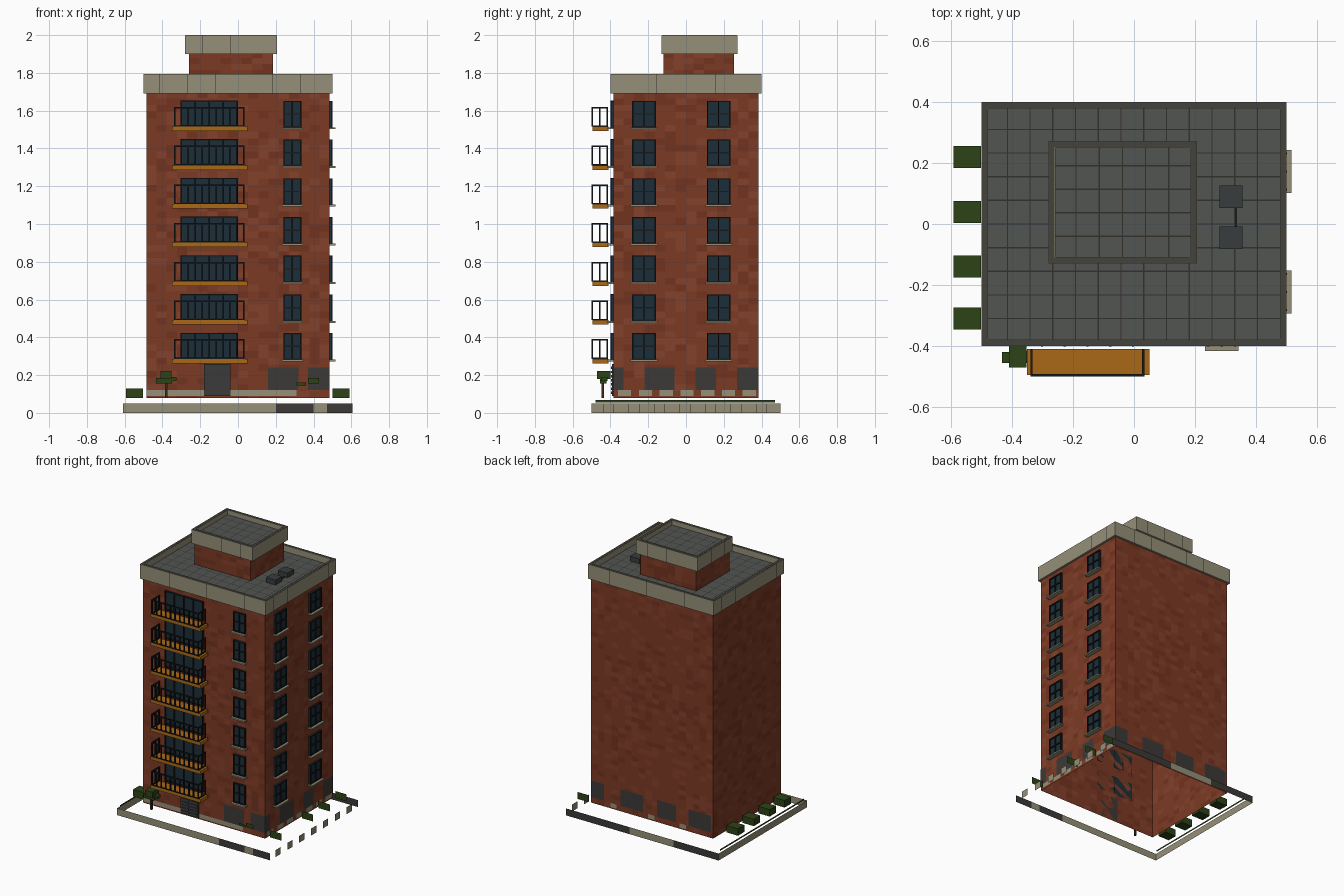
import bpy, bmesh, random
from itertools import product

if "Cube" in bpy.data.objects:
    bpy.data.objects.remove(bpy.data.objects["Cube"])

random.seed(4)


def mat(name, r, g, b):
    m = bpy.data.materials.new(name)
    m.diffuse_color = (r, g, b, 1)
    m.use_nodes = True
    m.node_tree.nodes["Principled BSDF"].inputs["Base Color"].default_value = m.diffuse_color
    return m


BRICKS = [mat("brick_a", .20, .042, .018), mat("brick_b", .17, .033, .014), mat("brick_c", .23, .052, .024)]
STONE = mat("stone", .30, .28, .19)
RIM = mat("rim", .06, .055, .045)
DECK = mat("deck", .085, .09, .085)
JOINT = mat("joint", .03, .03, .028)
GLASS = mat("glass", .012, .028, .04)
BLACK = mat("black", .008, .009, .01)
ORANGE = mat("orange", .40, .14, .008)
PANEL = mat("panel", .045, .042, .04)
GREEN = mat("green", .025, .055, .008)
BARK = mat("bark", .05, .025, .012)
SLATE = mat("slate", .04, .045, .048)


def finish(name, bm, mats):
    bmesh.ops.recalc_face_normals(bm, faces=bm.faces)
    me = bpy.data.meshes.new(name)
    bm.to_mesh(me)
    bm.free()
    for m in mats:
        me.materials.append(m)
    ob = bpy.data.objects.new(name, me)
    bpy.context.collection.objects.link(ob)
    return ob


def part(name, m, boxes):
    """Boxes as x0,x1,y0,y1,z0,z1; a box with one zero size becomes a single sheet."""
    bm = bmesh.new()
    for b in boxes:
        ax = [(b[i],) if b[i] == b[i + 1] else (b[i], b[i + 1]) for i in (0, 2, 4)]
        vs = [bm.verts.new(p) for p in product(*ax)]
        if len(vs) == 4:
            bm.faces.new([vs[i] for i in (0, 1, 3, 2)])
        else:
            for f in ((0, 1, 3, 2), (4, 6, 7, 5), (0, 4, 5, 1), (2, 3, 7, 6), (0, 2, 6, 4), (1, 5, 7, 3)):
                bm.faces.new([vs[i] for i in f])
    return finish(name, bm, [m])


def ring(x0, x1, y0, y1, z0, z1, t):
    return [(x0, x1, y0, y0 + t, z0, z1), (x0, x1, y1 - t, y1, z0, z1),
            (x0, x0 + t, y0 + t, y1 - t, z0, z1), (x1 - t, x1, y0 + t, y1 - t, z0, z1)]


def brick_shell(name, x0, x1, y0, y1, z0, z1):
    """Four open walls divided into courses of varied brick tone."""
    bm = bmesh.new()
    pts = [(x0, y0), (x1, y0), (x1, y1), (x0, y1)]
    rows = round((z1 - z0) / .035)
    loop = []
    for (ax, ay), (bx, by) in zip(pts, pts[1:] + pts[:1]):
        n = round((abs(bx - ax) + abs(by - ay)) / .055)
        loop += [(ax + (bx - ax) * i / n, ay + (by - ay) * i / n) for i in range(n)]
    grid = [[bm.verts.new((x, y, z0 + (z1 - z0) * r / rows)) for x, y in loop] for r in range(rows + 1)]
    for r in range(rows):
        for i in range(len(loop)):
            j = (i + 1) % len(loop)
            f = bm.faces.new((grid[r][i], grid[r][j], grid[r + 1][j], grid[r + 1][i]))
            f.material_index = random.choice((0, 0, 0, 1, 2))
    return finish(name, bm, BRICKS)


W, D = .485, .385


def front(u0, u1, d0, d1, z0, z1):
    return (u0, u1, -D - d1, -D - d0, z0, z1)


def right(u0, u1, d0, d1, z0, z1):
    return (W + d0, W + d1, u0, u1, z0, z1)


# Brick walls
brick_shell("main_walls", -W, W, -D, D, .08, 1.70)
brick_shell("penthouse_walls", -.26, .185, -.12, .255, 1.75, 1.91)


# Parapets with dark caps, panel joints and tiled decks
def roof(name, x0, x1, y0, y1, z0, z1, deck, xs, ys):
    part(name + "_parapet", STONE, ring(x0, x1, y0, y1, z0, z1 - .001, .022))
    part(name + "_cap", RIM, ring(x0 + .002, x1 - .002, y0 + .002, y1 - .002, z1 - .001, z1, .018))
    part(name + "_deck", DECK, [(x0 + .02, x1 - .02, y0 + .02, y1 - .02, deck, deck)])
    z = deck + .001
    part(name + "_deck_joints", JOINT,
         [(x - .002, x + .002, y0 + .022, y1 - .022, z, z) for x in xs] +
         [(x0 + .022, x1 - .022, y - .002, y + .002, z, z) for y in ys])
    j = []
    for x in xs[::2]:
        for y in (y0 - .0005, y1 + .0005):
            j.append((x - .001, x + .001, y, y, z0, z1 - .002))
    for y in ys[::2]:
        for x in (x0 - .0005, x1 + .0005):
            j.append((x, x, y - .001, y + .001, z0, z1 - .002))
    part(name + "_parapet_joints", JOINT, j)


roof("main_roof", -.50, .50, -.40, .40, 1.69, 1.795, 1.75,
     [-.415 + .0745 * i for i in range(12)], [-.31 + .0775 * i for i in range(9)])
roof("penthouse_roof", -.28, .207, -.13, .272, 1.90, 2.0, 1.965,
     [-.19 + .076 * i for i in range(5)], [-.04 + .077 * i for i in range(4)])

# Rooftop vents and pipe
part("roof_vents", SLATE, [(.28, .355, .052, .127, 1.75, 1.785), (.28, .355, -.082, -.008, 1.75, 1.785)])
part("roof_pipe", JOINT, [(.332, .338, -.008, .052, 1.75, 1.757)])

# Windows, sills and balconies for seven storeys
glass, frames, sills, slabs, rails = [], [], [], [], []


def window(side, u0, u1, z0, z1, panes, rows, t=.007):
    glass.append(side(u0, u1, 0, .008, z0, z1))
    for i in range(panes + 1):
        u = u0 + (u1 - u0 - t) * i / panes
        frames.append(side(u, u + t, 0, .016, z0, z1))
    for i in range(rows + 1):
        z = z0 + (z1 - z0 - t) * i / rows
        frames.append(side(u0, u1, 0, .015, z, z + t))


for k in range(7):
    z = .262 + .205 * k
    for side, u0, u1 in ((front, .24, .335), (right, -.285, -.16), (right, .11, .235)):
        window(side, u0, u1, z + .02, z + .16, 2, 2)
        sills.append(side(u0 - .008, u1 + .008, 0, .032, z + .01, z + .02))
    window(front, -.305, .0, z + .025, z + .162, 4, 1)
    slabs.append((-.35, .05, -.495, -.41, z, z + .024))
    top = z + .128
    rails.append((-.34, .035, -.50, -.492, top - .008, top))
    rails.append((-.34, .035, -.50, -.492, z + .024, z + .03))
    for i in range(11):
        x = -.34 + .0367 * i
        rails.append((x, x + .008, -.50, -.492, z + .024, top))
    for x in (-.34, .027):
        rails.append((x, x + .008, -.492, -.412, top - .008, top))
        rails.append((x, x + .008, -.492, -.412, z + .024, z + .03))
        for y in (-.460, -.420):
            rails.append((x, x + .008, y, y + .008, z + .024, top))
part("window_glass", GLASS, glass)
part("window_frames", BLACK, frames)
part("window_sills", STONE, sills)
part("balcony_slabs", ORANGE, slabs)
part("balcony_railings", BLACK, rails)

# Entrance door with slats
part("door", PANEL, [front(-.18, -.04, 0, .008, .09, .26)])
part("door_slats", SLATE, [front(a, a + .056, .008, .012, .1 + .022 * i, .113 + .022 * i)
                           for a in (-.172, -.104) for i in range(7)])

# Ground-storey dark panels and pale base course
e = .002
panels = [front(a, b, e, e, .12, .24) for a, b in ((.16, .32), (.37, W))]
panels += [right(a, b, e, e, .12, .24) for a, b in ((-D, -.33), (-.22, -.06), (.05, .16), (.27, D))]
panels += [(a, b, D + e, D + e, .12, .24) for a, b in ((-.47, -.29), (-.19, -.04), (.07, .25), (.38, W))]
part("ground_panels", PANEL, panels)
course = [front(a, b, e, e, .09, .12) for a, b in ((-W, -.18), (-.04, .31))]
course += [right(-.36 + .11 * i, -.29 + .11 * i, e, e, .09, .12) for i in range(7)]
course += [(a, a + .05, D + e, D + e, .09, .12) for a in (-.27, -.02, .28)]
part("base_course", STONE, course)

# Thin kerb around the plot, broken on the right side
part("kerb_pale", STONE, [(-.61, .2, -.5, -.5, 0, .05), (-.61, -.61, -.5, .5, 0, .05),
                          (-.25, .1, .5, .5, 0, .05), (.4, .47, -.5, -.5, 0, .05)] +
     [(.605, .605, -.44 + .135 * i, -.38 + .135 * i, 0, .05) for i in range(7)])
part("kerb_dark", PANEL, [(.2, .4, -.5, -.5, 0, .05), (.47, .605, -.5, -.5, 0, .05),
                          (-.61, -.25, .5, .5, 0, .05), (.1, .605, .5, .5, 0, .05)])
part("grass_edge", GREEN, [(-.60, -.60, -.48, .47, .055, .067)])

# Hedges: full blocks on the left, flat cards on the right
part("left_hedges", GREEN, [(-.592, -.502, y - .036, y + .036, .08, .13) for y in (.22, .04, -.14, -.31)])
part("right_hedges", GREEN, [(.50, .59, y, y, .08, .13) for y in (-.35, .01, .2, .39)])

# Small tree at front left, leaf cards at front right
part("tree_trunk", BARK, [(-.387, -.373, -.447, -.433, .08, .17)])
part("tree_leaves", GREEN, [(-.433, -.35, -.455, -.42, .155, .185), (-.41, -.352, -.47, -.40, .18, .222),
                            (-.352, -.325, -.45, -.415, .17, .19)])
part("leaf_cards", GREEN, [(.37, .43, -.44, -.44, .155, .185), (.31, .36, -.43, -.43, .145, .162)])
